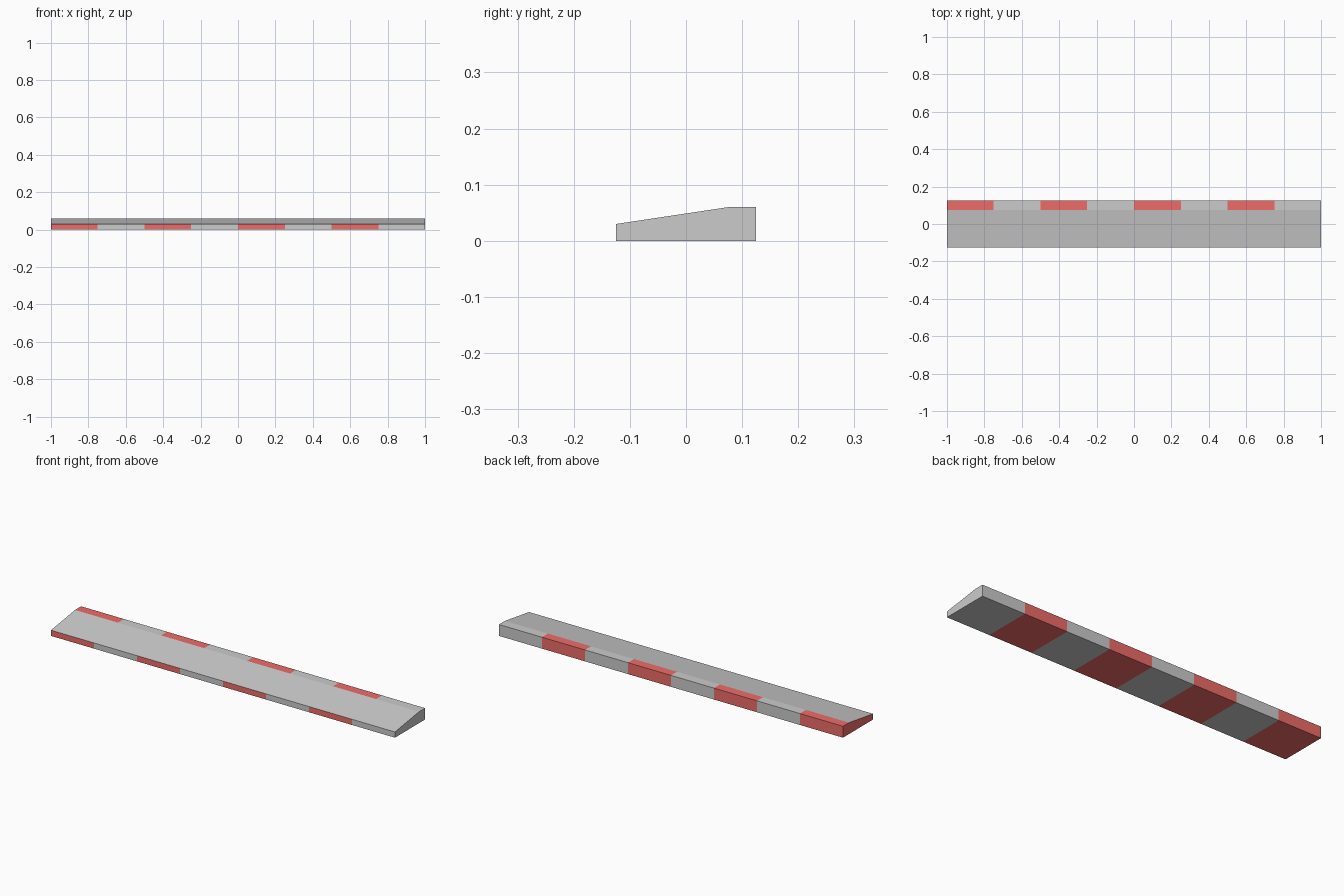
import bpy, bmesh

if "Cube" in bpy.data.objects:
    bpy.data.objects.remove(bpy.data.objects["Cube"])

# Kerb cross-section (y, z): low front, sloped face, flat rear top
PROFILE = [(-0.125, 0.0), (0.125, 0.0), (0.125, 0.06), (0.075, 0.06), (-0.125, 0.03)]
SLOPE_SIDE = 3      # profile side that stays grey everywhere
SEGMENTS = 8
LENGTH = 2.0


def material(name, color):
    mat = bpy.data.materials.new(name)
    mat.diffuse_color = color
    mat.use_nodes = True
    mat.node_tree.nodes["Principled BSDF"].inputs["Base Color"].default_value = mat.diffuse_color
    return mat


bm = bmesh.new()

# Rings of the cross-section along the length
rings = []
for i in range(SEGMENTS + 1):
    x = -LENGTH / 2 + LENGTH * i / SEGMENTS
    rings.append([bm.verts.new((x, y, z)) for y, z in PROFILE])

# Sides: alternate red and grey bands, with a plain grey slope
n = len(PROFILE)
for i in range(SEGMENTS):
    a, b = rings[i], rings[i + 1]
    for k in range(n):
        m = (k + 1) % n
        face = bm.faces.new((a[k], a[m], b[m], b[k]))
        face.material_index = 1 if i % 2 == 0 and k != SLOPE_SIDE else 0

# End caps: red on the left, grey on the right
bm.faces.new(rings[0]).material_index = 1
bm.faces.new(rings[-1]).material_index = 0
bmesh.ops.recalc_face_normals(bm, faces=bm.faces[:])

mesh = bpy.data.meshes.new("striped_kerb")
bm.to_mesh(mesh)
bm.free()
mesh.materials.append(material("concrete_grey", (0.8, 0.8, 0.8, 1)))
mesh.materials.append(material("stripe_red", (0.85, 0.15, 0.14, 1)))

kerb = bpy.data.objects.new("striped_kerb", mesh)
bpy.context.collection.objects.link(kerb)
